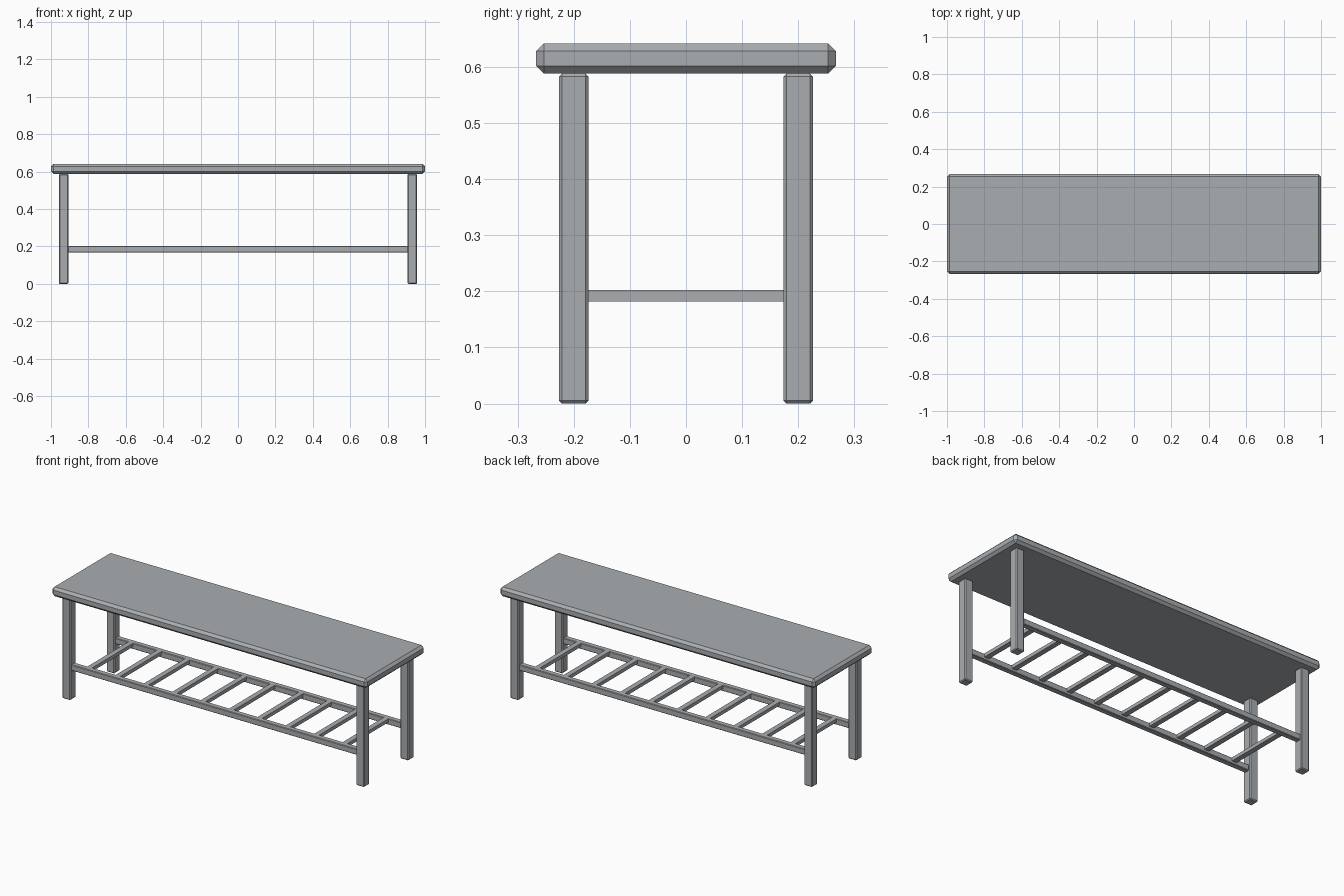
import bpy

if "Cube" in bpy.data.objects:
    bpy.data.objects.remove(bpy.data.objects["Cube"])

grey = bpy.data.materials.new("plain grey")
grey.diffuse_color = (0.4, 0.42, 0.44, 1)
grey.use_nodes = True
grey.node_tree.nodes["Principled BSDF"].inputs["Base Color"].default_value = grey.diffuse_color


def box(name, centre, size, bevel=0.0):
    """Box with optional single-segment chamfered edges."""
    bpy.ops.mesh.primitive_cube_add(size=1, location=centre)
    ob = bpy.context.object
    ob.name = name
    ob.scale = size
    bpy.ops.object.transform_apply(location=False, rotation=False, scale=True)
    ob.data.materials.append(grey)
    if bevel:
        mod = ob.modifiers.new("chamfer", 'BEVEL')
        mod.width = bevel
        mod.segments = 1
    return ob


# Seat plank
box("seat", (0, 0, 0.615), (2.0, 0.534, 0.054), 0.014)

# Four legs
for sx, side in ((-1, "left"), (1, "right")):
    for sy, end in ((-1, "front"), (1, "back")):
        box(f"{end}_{side}_leg", (sx * 0.932, sy * 0.2, 0.294),
            (0.052, 0.052, 0.588), 0.005)

# Long lower rails between the legs
for sy, end in ((-1, "front"), (1, "back")):
    box(f"{end}_rail", (0, sy * 0.2, 0.185), (1.816, 0.032, 0.034), 0.003)

# Shelf slats across the rails
for i in range(10):
    box(f"shelf_slat_{i + 1}", (-0.81 + i * 0.18, 0, 0.192), (0.03, 0.38, 0.02))
